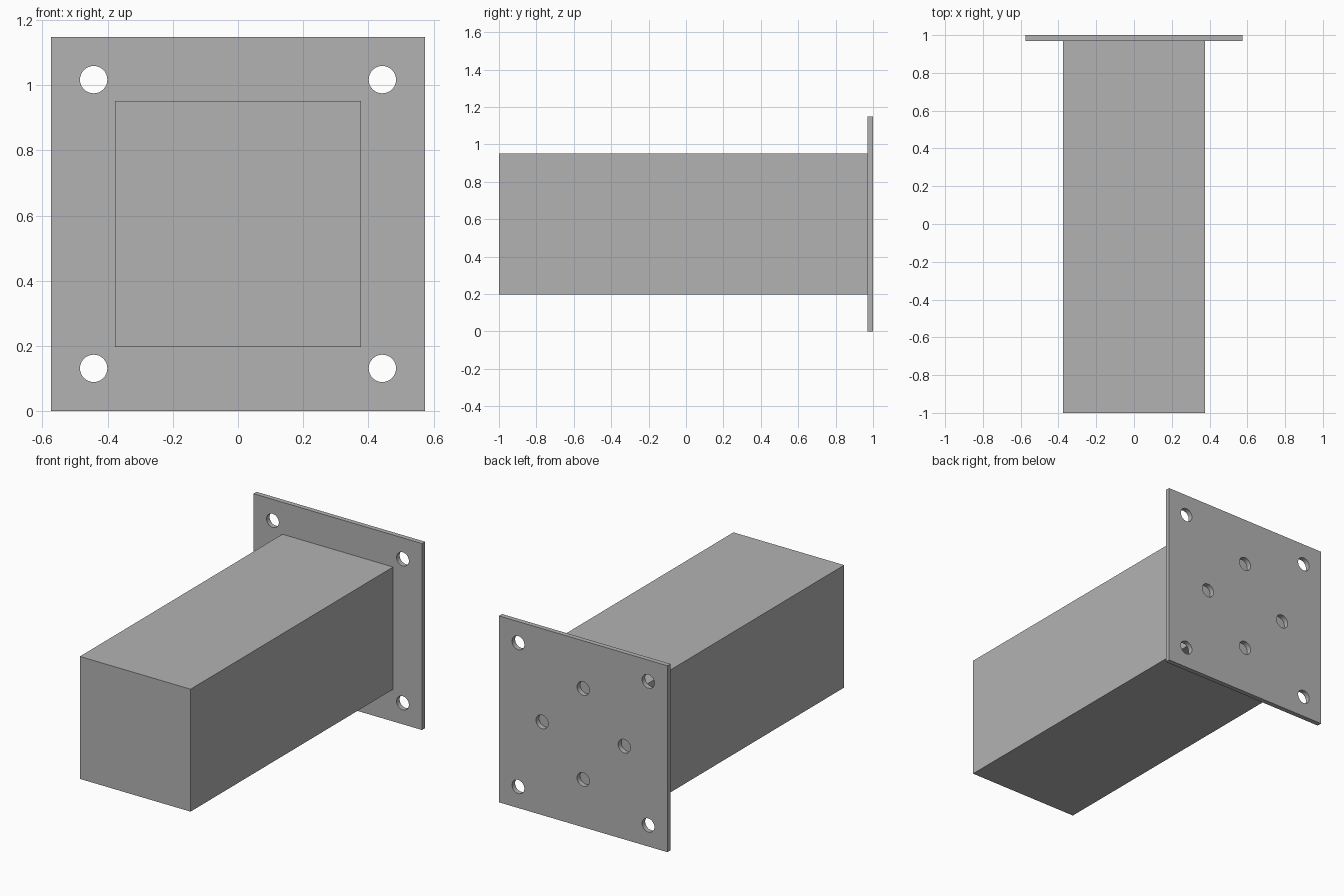
import bpy
from math import cos, sin, pi, radians

cube = bpy.data.objects.get("Cube")
if cube:
    bpy.data.objects.remove(cube, do_unlink=True)

HALF = 0.574        # half width of the square plate, also its centre height
POST = 0.377        # half width of the post
THICK = 0.03        # plate thickness
HOLE = 0.042        # hole radius
CORNER = 0.443      # corner hole offset
INNER = 0.28        # inner hole offset

# Single steel grey
steel = bpy.data.materials.new("steel_grey")
steel.use_nodes = True
grey = (0.45, 0.45, 0.45, 1)
steel.diffuse_color = grey
steel.node_tree.nodes["Principled BSDF"].inputs["Base Color"].default_value = grey

# Post
bpy.ops.mesh.primitive_cube_add(size=1, location=(0, -THICK / 2, HALF))
post = bpy.context.object
post.name = "post"
post.scale = (2 * POST, 2 - THICK, 2 * POST)
bpy.ops.object.transform_apply(location=False, rotation=False, scale=True)
post.data.materials.append(steel)

# Plate outline with bolt holes, filled and extruded
outline = bpy.data.curves.new("mounting_plate", "CURVE")
outline.dimensions = "2D"
outline.fill_mode = "BOTH"
outline.extrude = THICK / 2


def add_loop(points):
    spline = outline.splines.new("POLY")
    spline.points.add(len(points) - 1)
    for p, (x, y) in zip(spline.points, points):
        p.co = (x, y, 0, 1)
    spline.use_cyclic_u = True


def add_hole(cx, cy, sides=32):
    angles = [2 * pi * i / sides for i in range(sides)]
    add_loop([(cx + HOLE * cos(a), cy + HOLE * sin(a)) for a in angles])


add_loop([(-HALF, -HALF), (HALF, -HALF), (HALF, HALF), (-HALF, HALF)])
for s in (-1, 1):
    add_hole(s * CORNER, CORNER)
    add_hole(s * CORNER, -CORNER)
    add_hole(s * INNER, 0)
    add_hole(0, s * INNER)

plate = bpy.data.objects.new("mounting_plate", outline)
bpy.context.collection.objects.link(plate)
plate.location = (0, 1 - THICK / 2, HALF)
plate.rotation_euler = (radians(90), 0, 0)
outline.materials.append(steel)

# Turn the plate into a mesh with smooth hole walls and sharp rims
bpy.ops.object.select_all(action="DESELECT")
plate.select_set(True)
bpy.context.view_layer.objects.active = plate
bpy.ops.object.convert(target="MESH")
bpy.ops.object.mode_set(mode="EDIT")
bpy.ops.mesh.select_all(action="SELECT")
bpy.ops.mesh.remove_doubles(threshold=0.0001)
bpy.ops.mesh.normals_make_consistent(inside=False)
bpy.ops.object.mode_set(mode="OBJECT")
bpy.ops.object.shade_smooth_by_angle(angle=radians(30))
